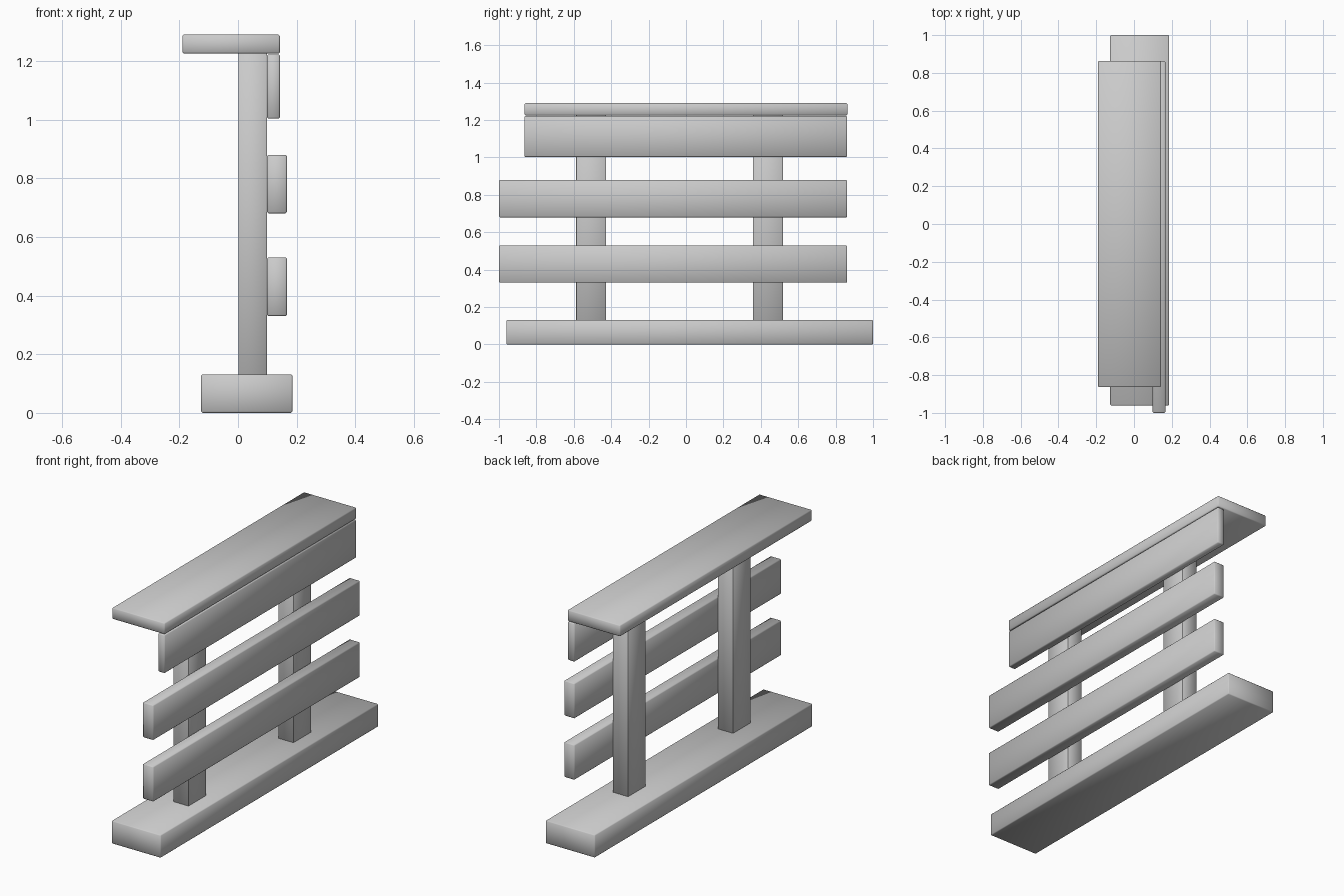
import bpy
import bmesh
from mathutils import Vector

if "Cube" in bpy.data.objects:
    bpy.data.objects.remove(bpy.data.objects["Cube"])


def board(name, x, y, z, bevel=0.005):
    """Softly chamfered box spanning the given (min, max) ranges."""
    lo, hi = Vector((x[0], y[0], z[0])), Vector((x[1], y[1], z[1]))
    bm = bmesh.new()
    bmesh.ops.create_cube(bm, size=1)
    bmesh.ops.scale(bm, vec=hi - lo, verts=bm.verts)
    bmesh.ops.translate(bm, vec=(lo + hi) / 2, verts=bm.verts)
    bmesh.ops.bevel(bm, geom=bm.edges[:], offset=bevel, segments=1,
                    profile=0.5, affect='EDGES')
    for f in bm.faces:
        f.smooth = True
    mesh = bpy.data.meshes.new(name)
    bm.to_mesh(mesh)
    bm.free()
    ob = bpy.data.objects.new(name, mesh)
    bpy.context.collection.objects.link(ob)
    return ob


# Foot beam and top shelf
board("base_beam", (-0.126, 0.186), (-0.961, 1.0), (0.0, 0.131))
board("top_plank", (-0.19, 0.143), (-0.864, 0.864), (1.225, 1.29))

# Two upright posts
for i, y in enumerate((-0.507, 0.438)):
    board(f"post_{i + 1}", (0.002, 0.099), (y - 0.08, y + 0.08), (0.128, 1.228), 0.002)

# Apron board under the top plank
board("upper_rail", (0.099, 0.143), (-0.864, 0.862), (1.003, 1.222))

# Two longer rails on the outer side
for i, z in enumerate((0.33, 0.68)):
    board(f"side_rail_{i + 1}", (0.099, 0.167), (-1.0, 0.862), (z, z + 0.2))
